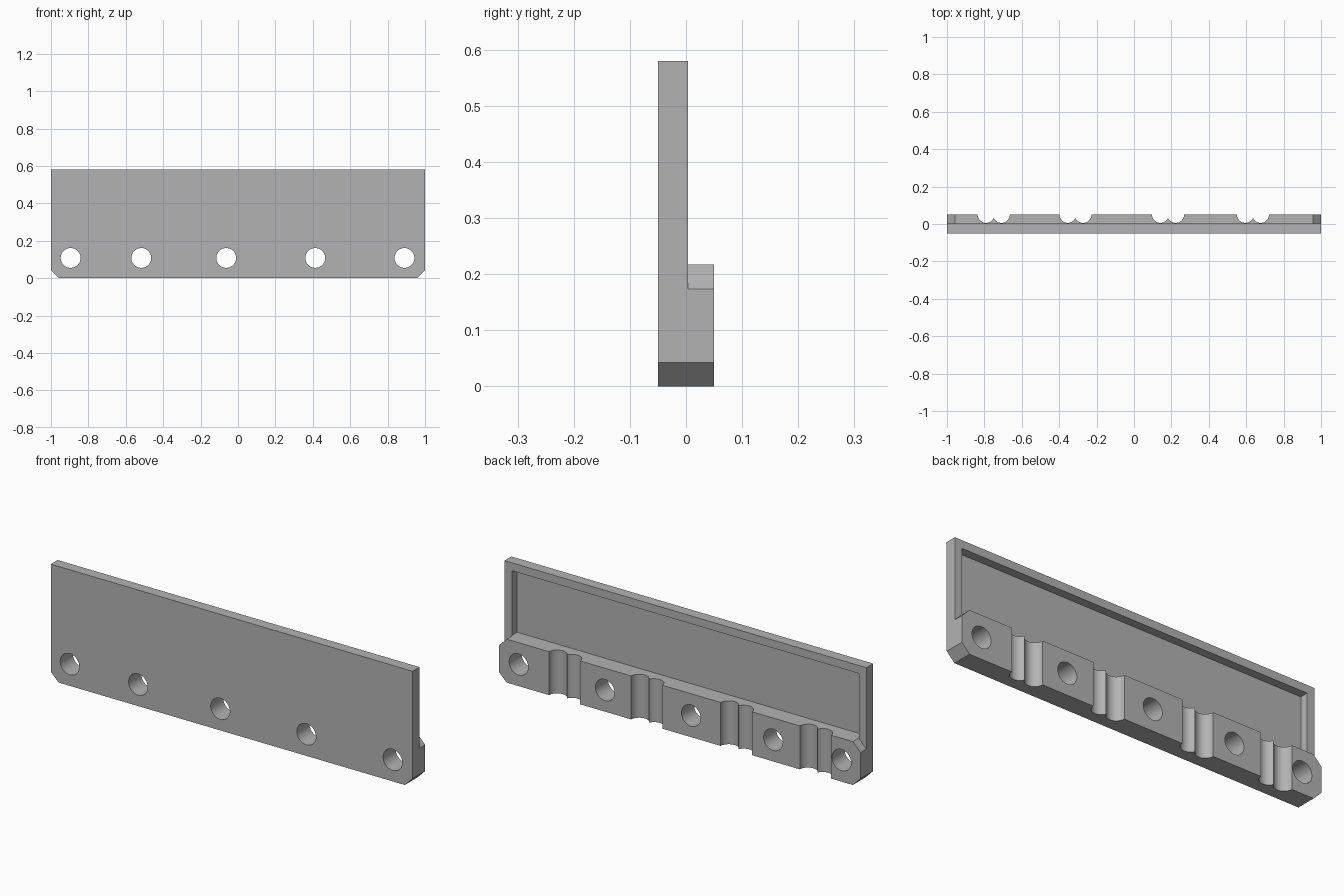
import bpy
import bmesh
from math import radians

if "Cube" in bpy.data.objects:
    bpy.data.objects.remove(bpy.data.objects["Cube"], do_unlink=True)

FRONT, PLATE_BACK, BACK = -0.05, 0.004, 0.05
HEIGHT, RAIL_TOP, CHAMFER, BORDER = 0.58, 0.217, 0.043, 0.04
FLOOR = -0.038

grey = bpy.data.materials.new("plain grey")
grey.use_nodes = True
colour = (0.45, 0.45, 0.45, 1)
grey.diffuse_color = colour
grey.node_tree.nodes["Principled BSDF"].inputs["Base Color"].default_value = colour


def add_object(name, bm):
    bmesh.ops.recalc_face_normals(bm, faces=bm.faces)
    mesh = bpy.data.meshes.new(name)
    bm.to_mesh(mesh)
    bm.free()
    mesh.materials.append(grey)
    obj = bpy.data.objects.new(name, mesh)
    bpy.context.collection.objects.link(obj)
    return obj


def slab(name, outline, y0, y1):
    """Extrude an (x, z) outline from y0 to y1."""
    bm = bmesh.new()
    face = bm.faces.new([bm.verts.new((x, y0, z)) for x, z in outline])
    new = bmesh.ops.extrude_face_region(bm, geom=[face])["geom"]
    verts = [v for v in new if isinstance(v, bmesh.types.BMVert)]
    bmesh.ops.translate(bm, verts=verts, vec=(0, y1 - y0, 0))
    return add_object(name, bm)


def cylinder(name, radius, depth, location, rotation=(0, 0, 0)):
    bpy.ops.mesh.primitive_cylinder_add(vertices=48, radius=radius, depth=depth,
                                        location=location, rotation=rotation)
    obj = bpy.context.object
    obj.name = name
    obj.data.materials.append(grey)
    return obj


def combine(target, other, operation):
    """Apply a boolean and discard the helper."""
    mod = target.modifiers.new(operation, "BOOLEAN")
    mod.operation, mod.solver, mod.object = operation, "EXACT", other
    other.hide_render = True
    bpy.context.view_layer.objects.active = target
    bpy.ops.object.modifier_apply(modifier=mod.name)
    bpy.data.objects.remove(other, do_unlink=True)


# Front plate with clipped lower corners
c = 1 - CHAMFER
lower = [(-1, CHAMFER), (-c, 0), (c, 0), (1, CHAMFER)]
plate = slab("mounting_plate", lower + [(1, HEIGHT), (-1, HEIGHT)], FRONT, PLATE_BACK)

# Framed pocket in the back of the plate
b = 1 - BORDER
pocket = slab("pocket_cutter", [(-b, RAIL_TOP), (b, RAIL_TOP),
                                (b, HEIGHT - BORDER), (-b, HEIGHT - BORDER)], FLOOR, 0.1)
combine(plate, pocket, "DIFFERENCE")

# Thick rail along the lower back, all corners clipped
upper = [(1, RAIL_TOP - CHAMFER), (c, RAIL_TOP), (-c, RAIL_TOP), (-1, RAIL_TOP - CHAMFER)]
rail = slab("lower_rail", lower + upper, -0.02, BACK)
combine(plate, rail, "UNION")

# Paired upright round grooves across the rail
for pair_x in (-0.75, -0.313, 0.182, 0.636):
    for side in (-1, 1):
        groove = cylinder("groove_cutter", 0.045, 0.6, (pair_x + side * 0.041, 0.051, 0.1))
        combine(plate, groove, "DIFFERENCE")

# Bolt holes through plate and rail
for hole_x in (-0.895, -0.517, -0.063, 0.413, 0.89):
    hole = cylinder("hole_cutter", 0.053, 0.4, (hole_x, 0, 0.108), (radians(90), 0, 0))
    combine(plate, hole, "DIFFERENCE")

bpy.ops.object.select_all(action="DESELECT")
plate.select_set(True)
bpy.context.view_layer.objects.active = plate
bpy.ops.object.shade_smooth_by_angle(angle=radians(25))
